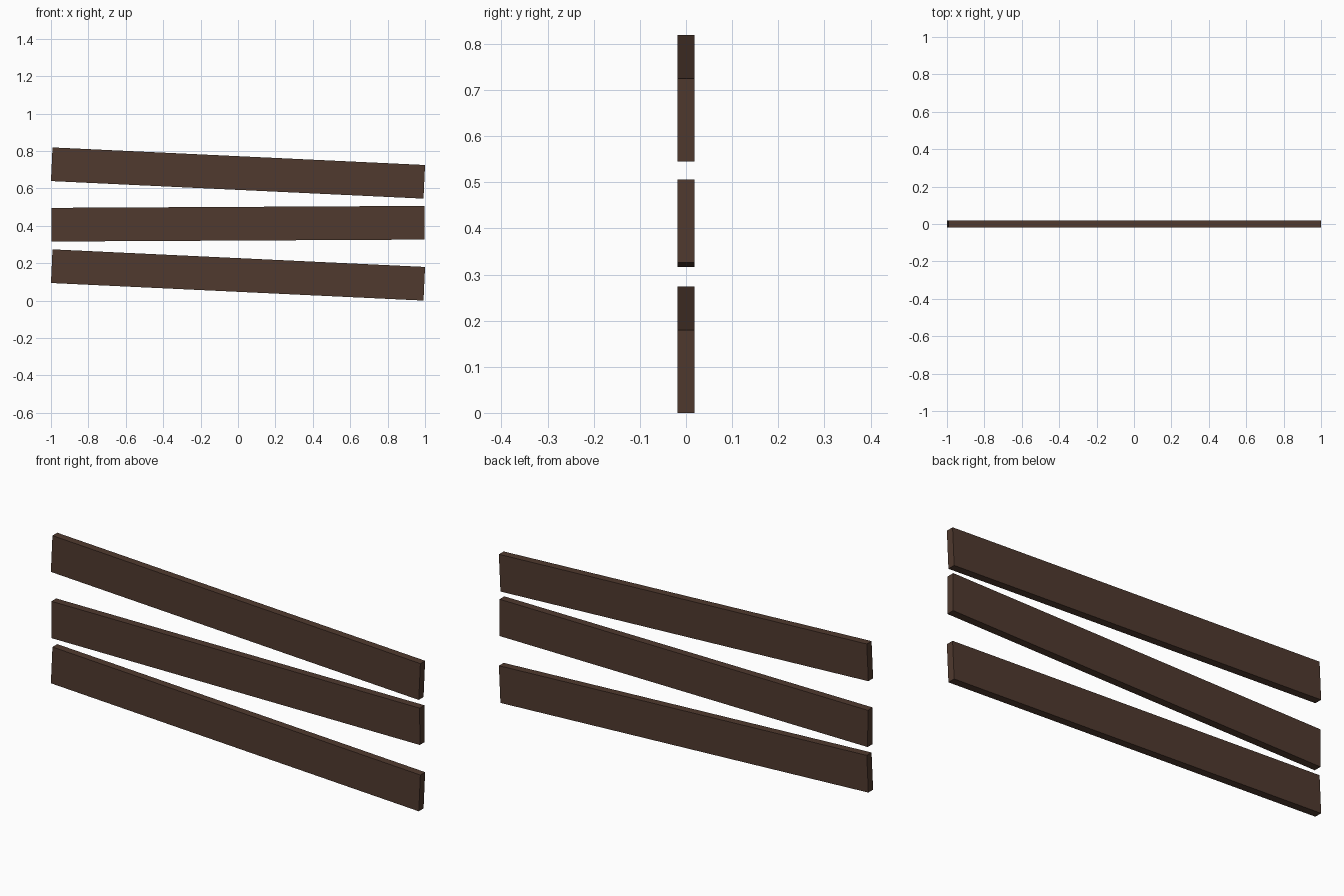
import bpy
import math

if "Cube" in bpy.data.objects:
    bpy.data.objects.remove(bpy.data.objects["Cube"])

# Dark brown wood shared by all boards
wood = bpy.data.materials.new("dark brown wood")
wood.diffuse_color = (0.080, 0.042, 0.028, 1.0)
wood.use_nodes = True
wood.node_tree.nodes["Principled BSDF"].inputs["Base Color"].default_value = wood.diffuse_color

LENGTH, DEPTH, HEIGHT = 1.994, 0.037, 0.180


def board(name, z, tilt):
    """One plank, centred at height z and tilted in the front plane."""
    bpy.ops.mesh.primitive_cube_add(size=1, location=(0, 0, z))
    ob = bpy.context.object
    ob.name = name
    ob.scale = (LENGTH, DEPTH, HEIGHT)
    ob.rotation_euler.y = math.radians(tilt)
    ob.data.materials.append(wood)


# Three loosely nailed planks: outer two drop to the right, middle rises slightly
board("bottom_board", 0.137, 2.7)
board("middle_board", 0.411, -0.3)
board("top_board", 0.682, 2.7)
